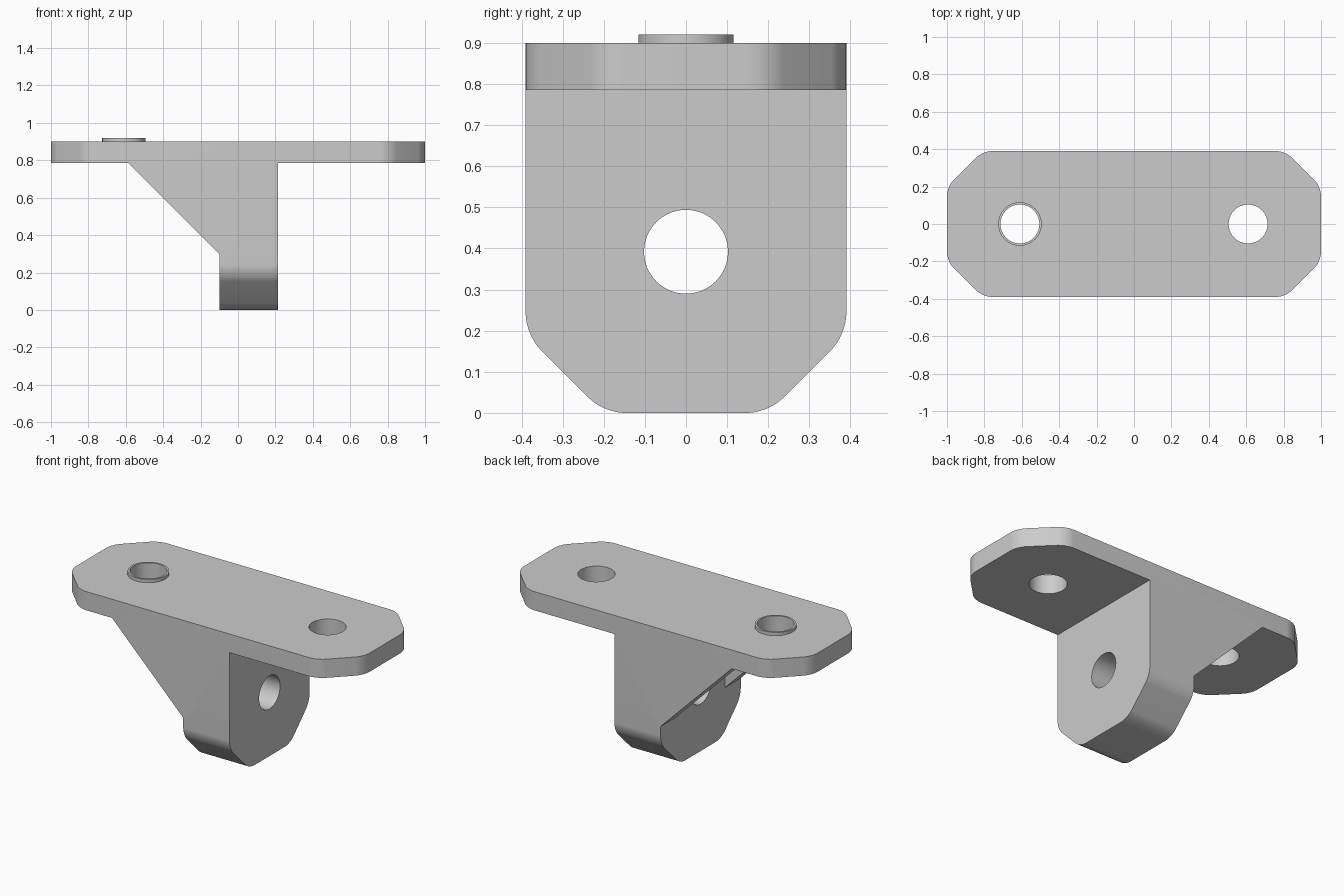
import bpy, bmesh, math

default = bpy.data.objects.get("Cube")
if default:
    bpy.data.objects.remove(default, do_unlink=True)

# Single bare metal colour
metal = bpy.data.materials.new("light_grey_metal")
metal.use_nodes = True
grey = (0.6, 0.6, 0.6, 1)
metal.diffuse_color = grey
metal.node_tree.nodes["Principled BSDF"].inputs["Base Color"].default_value = grey

# Main dimensions
HALF_W = 0.39
PLATE_BOTTOM, PLATE_TOP = 0.785, 0.9
ARM_BACK, ARM_FRONT = -0.1, 0.215
HOLE_X, HOLE_R = 0.61, 0.104


def finish(name, bm):
    bmesh.ops.recalc_face_normals(bm, faces=bm.faces[:])
    mesh = bpy.data.meshes.new(name)
    bm.to_mesh(mesh)
    bm.free()
    mesh.materials.append(metal)
    obj = bpy.data.objects.new(name, mesh)
    bpy.context.collection.objects.link(obj)
    return obj


def activate(obj):
    bpy.ops.object.select_all(action="DESELECT")
    obj.select_set(True)
    bpy.context.view_layer.objects.active = obj


def cut(target, cutter):
    mod = target.modifiers.new("cut", "BOOLEAN")
    mod.operation = "DIFFERENCE"
    mod.solver = "EXACT"
    mod.object = cutter
    activate(target)
    bpy.ops.object.modifier_apply(modifier=mod.name)
    bpy.data.objects.remove(cutter, do_unlink=True)


def cylinder(name, radius, depth, location, rotation=(0, 0, 0)):
    bpy.ops.mesh.primitive_cylinder_add(vertices=64, radius=radius, depth=depth,
                                        location=location, rotation=rotation)
    obj = bpy.context.object
    obj.name = name
    obj.data.materials.append(metal)
    return obj


def corner_edges(bm, min_x, max_z, min_y):
    """Upright edges at the plate ends and lengthwise edges at the arm foot."""
    found = []
    for e in bm.edges:
        d = (e.verts[1].co - e.verts[0].co).normalized()
        m = (e.verts[0].co + e.verts[1].co) / 2
        upright = abs(d.z) > 0.99 and abs(m.x) > min_x
        foot = abs(d.x) > 0.99 and m.z < max_z and abs(m.y) > min_y
        if upright or foot:
            found.append(e)
    return found


# Bracket body: side profile extruded across the width
profile = [(-1, PLATE_TOP), (-1, PLATE_BOTTOM), (-0.585, PLATE_BOTTOM),
           (ARM_BACK, 0.3), (ARM_BACK, 0), (ARM_FRONT, 0),
           (ARM_FRONT, PLATE_BOTTOM), (1, PLATE_BOTTOM), (1, PLATE_TOP)]
bm = bmesh.new()
face = bm.faces.new([bm.verts.new((x, -HALF_W, z)) for x, z in profile])
ext = bmesh.ops.extrude_face_region(bm, geom=[face])
moved = [v for v in ext["geom"] if isinstance(v, bmesh.types.BMVert)]
bmesh.ops.translate(bm, verts=moved, vec=(0, 2 * HALF_W, 0))
bmesh.ops.recalc_face_normals(bm, faces=bm.faces[:])

# Chamfer the corners, then round the chamfer ends
bmesh.ops.bevel(bm, geom=corner_edges(bm, 0.95, 0.01, 0.3), offset=0.19,
                segments=1, affect="EDGES", profile=0.5)
bmesh.ops.bevel(bm, geom=corner_edges(bm, 0.75, 0.25, 0.1), offset=0.05,
                segments=8, affect="EDGES", profile=0.5)
body = finish("bracket_body", bm)

# Pocket that leaves a gusset rib on each side
bpy.ops.mesh.primitive_cube_add(size=1, location=(-0.5, 0, (0.25 + PLATE_BOTTOM) / 2))
pocket = bpy.context.object
pocket.name = "pocket_cutter"
pocket.scale = (0.8, 0.47, PLATE_BOTTOM - 0.25)
bpy.context.view_layer.update()
cut(body, pocket)

# Bolt holes in the plate and pivot hole in the arm
for side in (-1, 1):
    cut(body, cylinder("bolt_cutter", HOLE_R, 0.4, (side * HOLE_X, 0, 0.85)))
cut(body, cylinder("pivot_cutter", 0.102, 0.6, (0.05, 0, 0.392),
                   (0, math.pi / 2, 0)))

# Raised collar around one bolt hole
collar = cylinder("hole_collar", 0.116, 0.02, (-HOLE_X, 0, PLATE_TOP + 0.01))
cut(collar, cylinder("collar_cutter", HOLE_R, 0.2, (-HOLE_X, 0, PLATE_TOP)))

for obj in (body, collar):
    activate(obj)
    bpy.ops.object.shade_smooth_by_angle(angle=math.radians(30))
